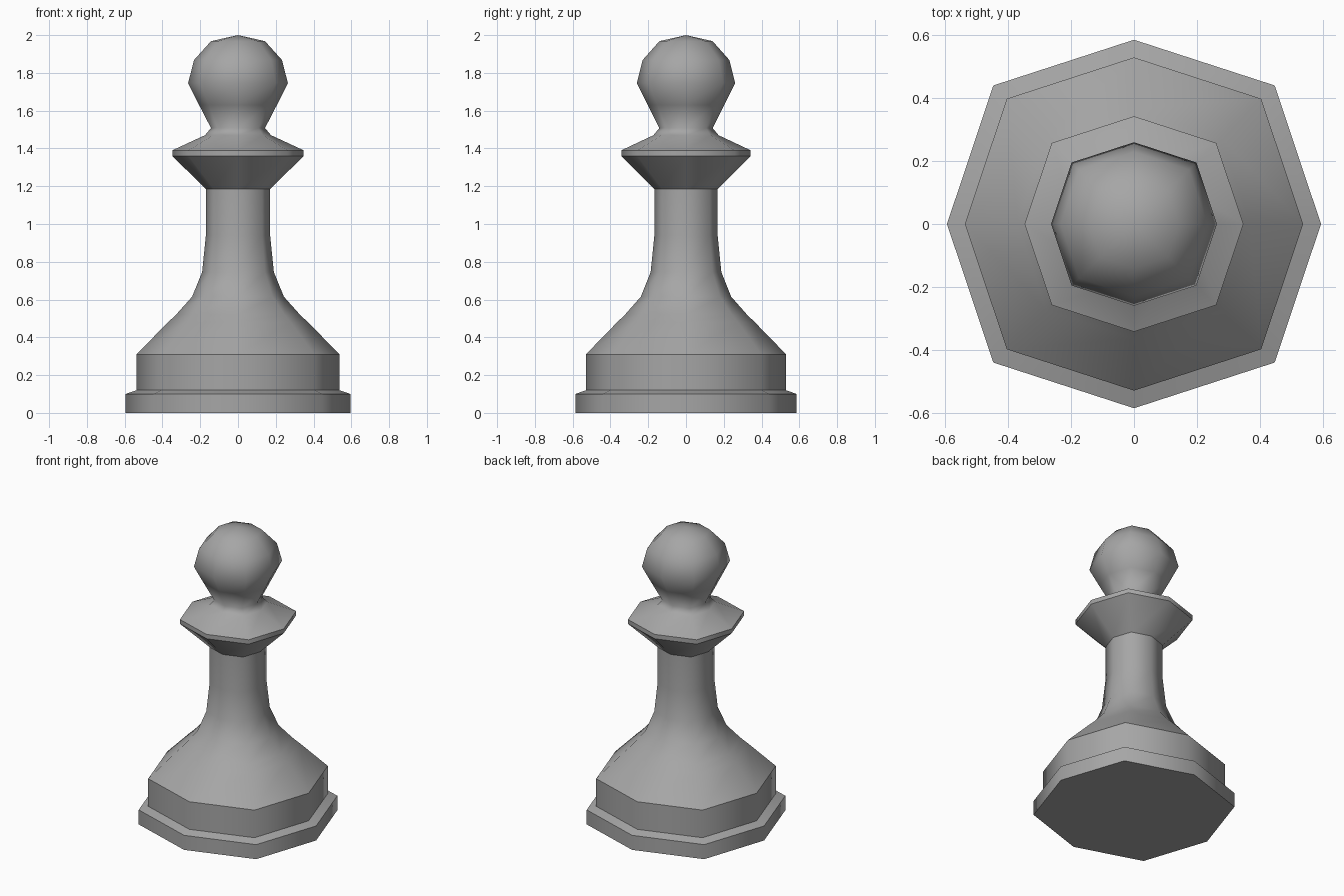
import bpy
import bmesh

cube = bpy.data.objects.get("Cube")
if cube:
    bpy.data.objects.remove(cube, do_unlink=True)

# One plain grey for the whole piece
grey = bpy.data.materials.new("grey")
grey.use_nodes = True
grey_value = (0.38, 0.38, 0.38, 1)
grey.diffuse_color = grey_value
grey.node_tree.nodes["Principled BSDF"].inputs["Base Color"].default_value = grey_value

# Eight-sided outline, slightly fuller at its diagonal corners
D = 0.752
OUTLINE = [(1, 0), (D, D), (0, 1), (-D, D), (-1, 0), (-D, -D), (0, -1), (D, -D)]
DEPTH = 0.985


def turned(name, profile, sharp_rings, cap_bottom=False, tip=None):
    """Sweep a (radius, height) profile around the outline."""
    bm = bmesh.new()
    rings = [[bm.verts.new((x * r, y * r * DEPTH, z)) for x, y in OUTLINE]
             for r, z in profile]
    n = len(OUTLINE)
    for low, high in zip(rings, rings[1:]):
        for i in range(n):
            j = (i + 1) % n
            bm.faces.new((low[i], low[j], high[j], high[i]))
    if cap_bottom:
        bm.faces.new(rings[0][::-1])
    if tip is not None:
        top = bm.verts.new((0, 0, tip))
        for i in range(n):
            bm.faces.new((rings[-1][i], rings[-1][(i + 1) % n], top))
    for face in bm.faces:
        face.smooth = True
    # Crisp edges around the listed rings
    for k in sharp_rings:
        for i in range(n):
            bm.edges.get((rings[k][i], rings[k][(i + 1) % n])).smooth = False
    mesh = bpy.data.meshes.new(name)
    bm.to_mesh(mesh)
    bm.free()
    mesh.materials.append(grey)
    obj = bpy.data.objects.new(name, mesh)
    bpy.context.scene.collection.objects.link(obj)
    return obj


# Foot plate with its stepped rim
turned("foot", [(0.595, 0), (0.595, 0.1), (0.538, 0.12)], [0, 1], cap_bottom=True)

# Drum, sloping body and slender stem
turned("body_and_stem",
       [(0.538, 0.12), (0.538, 0.31), (0.37, 0.48), (0.328, 0.52), (0.243, 0.615),
        (0.19, 0.745), (0.17, 0.94), (0.17, 1.185)], [1])

# Flared collar and rounded head
turned("collar_and_head",
       [(0.17, 1.185), (0.348, 1.36), (0.348, 1.39), (0.175, 1.47), (0.143, 1.508),
        (0.206, 1.63), (0.264, 1.746), (0.233, 1.868), (0.143, 1.968)],
       [1, 2], tip=2.0)
